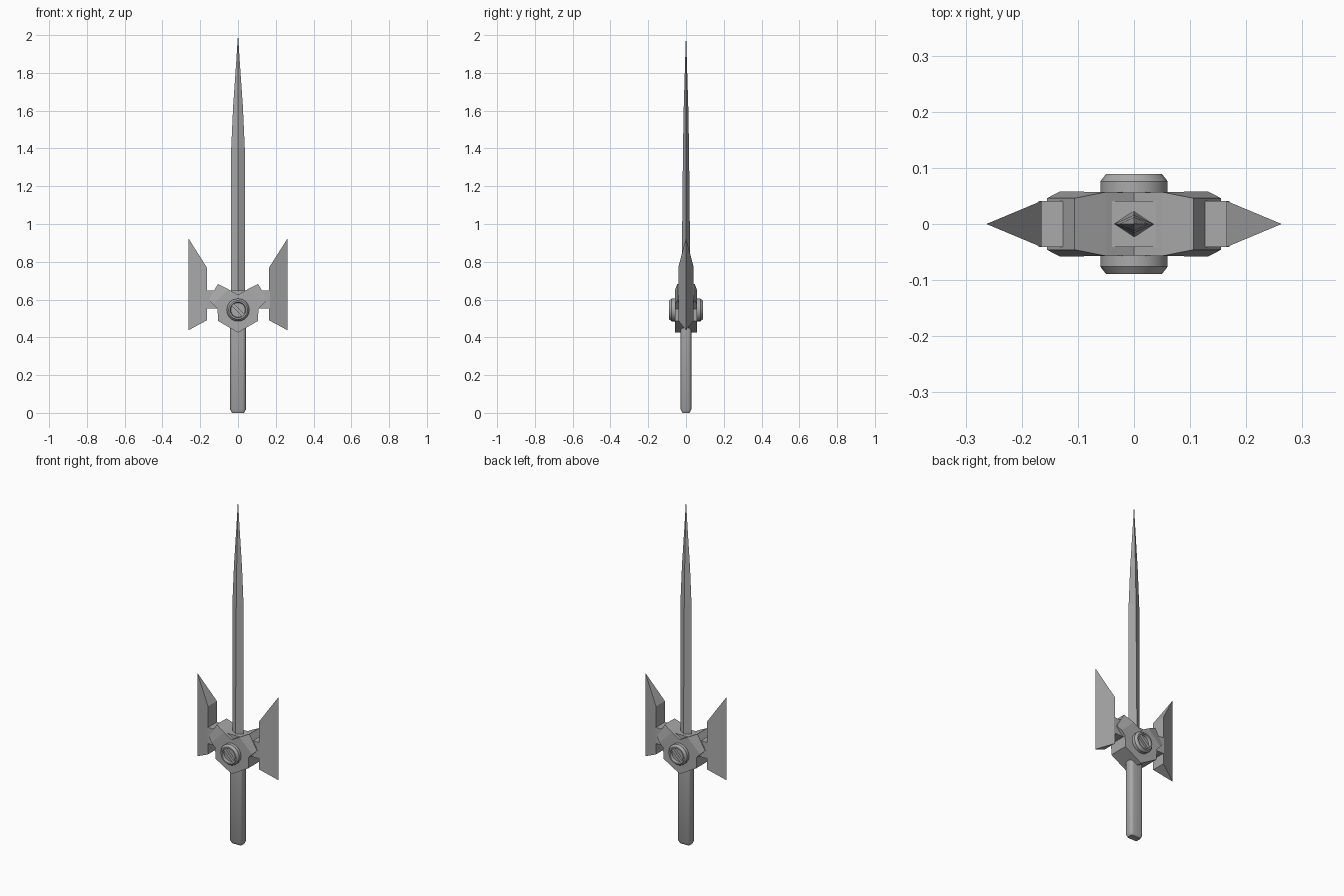
import bpy, bmesh
from math import pi, cos, sin, radians
from mathutils import Matrix

cube = bpy.data.objects.get("Cube")
if cube:
    bpy.data.objects.remove(cube, do_unlink=True)

steel = bpy.data.materials.new("steel_grey")
steel.use_nodes = True
GREY = (0.4, 0.4, 0.4, 1)
steel.diffuse_color = GREY
steel.node_tree.nodes["Principled BSDF"].inputs["Base Color"].default_value = GREY
BOSS_Z = 0.545


def finish(name, bm, smooth=False):
    bmesh.ops.recalc_face_normals(bm, faces=bm.faces)
    mesh = bpy.data.meshes.new(name)
    bm.to_mesh(mesh)
    bm.free()
    mesh.materials.append(steel)
    obj = bpy.data.objects.new(name, mesh)
    bpy.context.collection.objects.link(obj)
    if smooth:
        bpy.ops.object.select_all(action='DESELECT')
        obj.select_set(True)
        bpy.context.view_layer.objects.active = obj
        bpy.ops.object.shade_smooth_by_angle(angle=radians(35))
    return obj


def loft(bm, rings, cap_start=True, cap_end=True):
    loops = [[bm.verts.new(p) for p in ring] for ring in rings]
    for a, b in zip(loops, loops[1:]):
        n = len(a)
        for i in range(n):
            j = (i + 1) % n
            bm.faces.new((a[i], a[j], b[j], b[i]))
    if cap_start:
        bm.faces.new(loops[0])
    if cap_end:
        bm.faces.new(loops[-1])


def box(bm, size, matrix):
    made = bmesh.ops.create_cube(bm, size=1)
    bmesh.ops.scale(bm, vec=size, verts=made["verts"])
    bmesh.ops.transform(bm, matrix=matrix, verts=made["verts"])
    return made["verts"]


# Blade: diamond section tapering to a needle point
bm = bmesh.new()
stations = [(0.6, 0.036, 0.024), (1.4, 0.036, 0.016), (1.62, 0.026, 0.012),
            (1.85, 0.010, 0.005), (2.0, 0.0004, 0.0004)]
loft(bm, [[(w, 0, z), (0, d, z), (-w, 0, z), (0, -d, z)] for z, w, d in stations])
finish("blade", bm)


# Grip: rounded rectangular bar with a chamfered foot
def rounded(z, hx, hy, r, steps=4):
    ring = []
    for q, (sx, sy) in enumerate([(1, 1), (-1, 1), (-1, -1), (1, -1)]):
        for k in range(steps + 1):
            a = (q + k / steps) * pi / 2
            ring.append((sx * (hx - r) + r * cos(a), sy * (hy - r) + r * sin(a), z))
    return ring


bm = bmesh.new()
loft(bm, [rounded(0, 0.032, 0.019, 0.010), rounded(0.018, 0.042, 0.028, 0.018),
          rounded(0.5, 0.042, 0.028, 0.018)])
finish("grip", bm, smooth=True)

# Crossbar
bm = bmesh.new()
box(bm, (0.34, 0.082, 0.095), Matrix.Translation((0, 0, 0.6)))
finish("crossbar", bm)

# Wings: triangular prisms with the sharp edge outward
for name, s in (("left_wing", 1), ("right_wing", -1)):
    bm = bmesh.new()
    loft(bm, [[(s * 0.165, -0.041, zi), (s * 0.263, 0, zo), (s * 0.165, 0.041, zi)]
              for zi, zo in ((0.49, 0.437), (0.77, 0.925))])
    finish(name, bm)

# Hub: pointed plate with two raised arms whose ends are chamfered
half = [(0, 0.625, 0.056), (0.05, 0.654, 0.057), (0.106, 0.683, 0.046),
        (0.155, 0.598, 0.046), (0.132, 0.575, 0.058), (0.108, 0.55, 0.057),
        (0.106, 0.487, 0.057), (0, 0.425, 0.057)]
outline = half + [(-x, z, d) for x, z, d in half[-2:0:-1]]
bm = bmesh.new()
front, back = ([bm.verts.new((x, side * d, z)) for x, z, d in outline] for side in (-1, 1))
count = len(outline)
for i in range(count):
    j = (i + 1) % count
    bm.faces.new((front[i], front[j], back[j], back[i]))
for ring in (front, back):
    for idx in ((0, 1, 4, 5, 6, 7), (1, 2, 3, 4),
                (0, 13, 10, 9, 8, 7), (13, 12, 11, 10)):
        bm.faces.new([ring[i] for i in idx])
finish("hub", bm)

# Round bosses: chamfered rim, sunken face and a diagonal bar
SIDES = 24
profile = [(0.06, 0.05), (0.06, 0.076), (0.05, 0.089), (0.042, 0.089), (0.038, 0.074)]
for name, turn in (("front_boss", 0), ("back_boss", pi)):
    spin = Matrix.Rotation(turn, 4, 'Z')
    lift = Matrix.Translation((0, 0, BOSS_Z))
    bm = bmesh.new()
    loft(bm, [[(r * cos(2 * pi * k / SIDES), -d, r * sin(2 * pi * k / SIDES))
               for k in range(SIDES)] for r, d in profile])
    bmesh.ops.transform(bm, matrix=lift @ spin, verts=bm.verts)
    finish(name, bm, smooth=True)

    bm = bmesh.new()
    box(bm, (0.08, 0.016, 0.018),
        lift @ spin @ Matrix.Translation((0, -0.079, 0)) @ Matrix.Rotation(radians(45), 4, 'Y'))
    finish(name + "_bar", bm)
